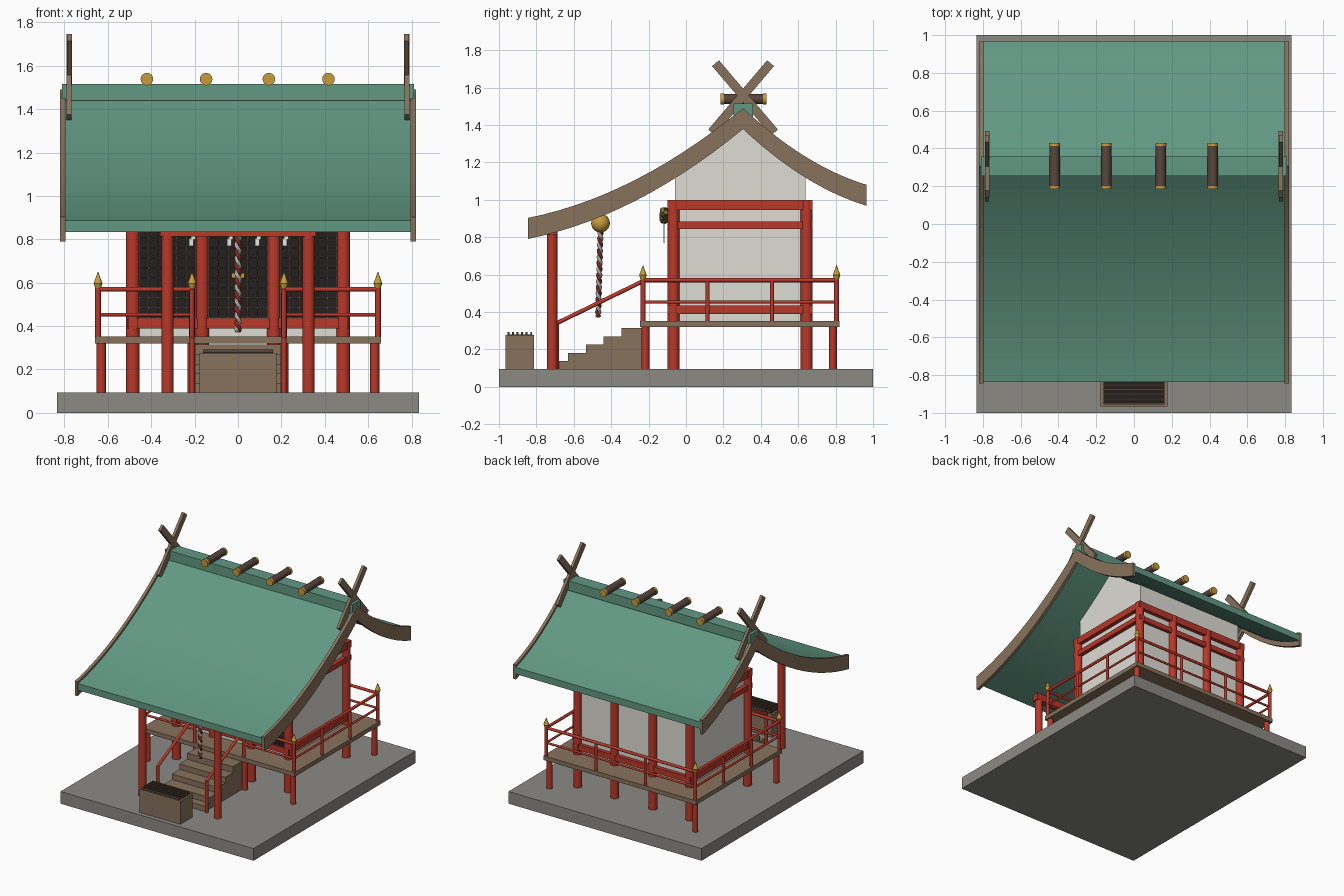
import bpy, bmesh
from math import pi, sin, cos, radians
from mathutils import Vector, Matrix

if "Cube" in bpy.data.objects:
    bpy.data.objects.remove(bpy.data.objects["Cube"])


def material(name, *rgb):
    linear = [((c / 255 + 0.055) / 1.055) ** 2.4 for c in rgb] + [1]
    m = bpy.data.materials.new(name)
    m.use_nodes = True
    m.diffuse_color = linear
    m.node_tree.nodes["Principled BSDF"].inputs["Base Color"].default_value = linear
    return m


red = material("vermilion paint", 186, 56, 42)
plaster = material("white plaster", 222, 220, 212)
green = material("copper green", 98, 152, 132)
wood = material("weathered wood", 136, 114, 92)
stone = material("grey stone", 140, 138, 132)
gold = material("gold", 200, 156, 58)
black = material("dark lacquer", 36, 32, 30)
brown = material("dark brown wood", 88, 70, 60)
straw = material("straw", 128, 116, 62)
paper = material("white paper", 235, 235, 230)


def smooth(ob):
    bpy.ops.object.select_all(action='DESELECT')
    ob.select_set(True)
    bpy.context.view_layer.objects.active = ob
    bpy.ops.object.shade_smooth_by_angle(angle=radians(35))


class Part:
    """One object gathered from simple solids."""

    def __init__(self, name, mat):
        self.name, self.mat, self.bm = name, mat, bmesh.new()

    def box(self, x0, x1, y0, y1, z0, z1):
        return self.prism([(y0, z0), (y1, z0), (y1, z1), (y0, z1)], x0, x1)

    def prism(self, outline, x0, x1):
        a, b = [[self.bm.verts.new((x, y, z)) for y, z in outline] for x in (x0, x1)]
        self.bm.faces.new(a)
        self.bm.faces.new(b)
        for i in range(len(a)):
            self.bm.faces.new((a[i - 1], a[i], b[i], b[i - 1]))
        return self

    def rod(self, p, q, r, r2=None, sides=16):
        p, q = Vector(p), Vector(q)
        turn = (q - p).to_track_quat('Z', 'Y').to_matrix().to_4x4()
        bmesh.ops.create_cone(self.bm, cap_ends=True, segments=sides, radius1=r,
                              radius2=r if r2 is None else r2, depth=(q - p).length,
                              matrix=Matrix.Translation((p + q) / 2) @ turn)
        return self

    def post(self, x, y, z0, z1, r, r2=None):
        return self.rod((x, y, z0), (x, y, z1), r, r2)

    def finish(self):
        bmesh.ops.recalc_face_normals(self.bm, faces=self.bm.faces)
        me = bpy.data.meshes.new(self.name)
        self.bm.to_mesh(me)
        me.materials.append(self.mat)
        ob = bpy.data.objects.new(self.name, me)
        bpy.context.collection.objects.link(ob)
        smooth(ob)


def rope(name, mat, points, r):
    cu = bpy.data.curves.new(name, 'CURVE')
    cu.dimensions, cu.bevel_depth, cu.bevel_resolution = '3D', r, 2
    cu.use_fill_caps = True
    sp = cu.splines.new('POLY')
    sp.points.add(len(points) - 1)
    for pt, co in zip(sp.points, points):
        pt.co = (*co, 1)
    cu.materials.append(mat)
    ob = bpy.data.objects.new(name, cu)
    bpy.context.collection.objects.link(ob)
    bpy.ops.object.select_all(action='DESELECT')
    ob.select_set(True)
    bpy.context.view_layer.objects.active = ob
    bpy.ops.object.convert(target='MESH')
    smooth(bpy.context.object)


RIDGE, FRONT, BACK = 0.305, -0.845, 0.965
SIDES = (-1, 1)


def roof_z(y):
    """Height of the sweeping roof line."""
    if y < RIDGE:
        t = (y - FRONT) / (RIDGE - FRONT)
        return 0.903 + 0.587 * (t - 0.61 * t * (1 - t))
    t = (BACK - y) / (BACK - RIDGE)
    return 1.08 + 0.41 * (t - 0.51 * t * (1 - t))


def roof_line(y0, y1, drop, n=14):
    ys = [y0 + (RIDGE - y0) * i / n for i in range(n)]
    ys += [RIDGE + (y1 - RIDGE) * i / n for i in range(n + 1)]
    return [(y, roof_z(y) - drop) for y in ys]


# Plinth
Part("stone_base", stone).box(-0.835, 0.835, -1, 1, 0, 0.095).finish()

# Roof slab, gable boards, ridge
top, under = roof_line(FRONT + 0.008, BACK, 0.018), roof_line(FRONT + 0.008, BACK, 0.07)
Part("roof", green).prism(top + under[::-1], -0.8, 0.8).finish()
boards = Part("gable_boards", wood)
for s in SIDES:
    boards.prism(roof_line(FRONT, BACK, 0) + roof_line(FRONT, BACK, 0.112)[::-1],
                 s * 0.796, s * 0.82)
boards.finish()
ridge = Part("ridge_cap", green)
ridge.box(-0.81, 0.81, 0.255, 0.357, 1.44, 1.515).finish()

# Crossed ridge finials
cross = Part("crossed_finials", wood)
for s in SIDES:
    for lean in SIDES:
        a = Vector((RIDGE + lean * 0.147, 1.73))
        b = Vector((RIDGE - lean * 0.168, 1.36))
        n = (b - a).orthogonal().normalized() * 0.024
        cross.prism([a + n, b + n, b - n, a - n],
                    s * (0.767 + lean * 0.001), s * (0.789 + lean * 0.001))
cross.finish()

# Ridge logs with gilded ends
logs, caps = Part("ridge_logs", brown), Part("ridge_log_caps", gold)
for x in (-0.42, -0.147, 0.142, 0.417):
    logs.rod((x, 0.2, 1.538), (x, 0.415, 1.538), 0.027)
    for y in (0.185, 0.413):
        caps.rod((x, y, 1.538), (x, y + 0.017, 1.538), 0.029)
logs.finish()
caps.finish()

# Hall walls
wall_top = roof_line(-0.06, 0.64, 0.05)
Part("hall_walls", plaster).prism([(-0.06, 0.34)] + wall_top + [(0.64, 0.34)],
                                  -0.475, 0.475).finish()

# Hall posts and beams
posts, beams = Part("hall_posts", red), Part("hall_beams", red)
for y in (-0.067, 0.645):
    for x in (-0.485, -0.165, 0.165, 0.485):
        posts.post(x, y, 0.095, 0.995, 0.032)
    for z0, z1 in ((0.39, 0.435), (0.945, 1.0)):
        beams.box(-0.51, 0.51, y - 0.024, y + 0.024, z0, z1)
beams.box(-0.5, 0.5, 0.62, 0.665, 0.845, 0.885)
for s in SIDES:
    for z0, z1 in ((0.39, 0.435), (0.845, 0.885), (0.945, 0.998)):
        beams.box(s * 0.463, s * 0.507, -0.098, 0.676, z0, z1)
posts.finish()
beams.finish()

# Lattice doors with lock
panels, bars = Part("door_panels", black), Part("door_lattice", brown)
for x0, x1 in ((-0.455, -0.195), (-0.135, 0.135), (0.195, 0.455)):
    panels.box(x0, x1, -0.078, -0.055, 0.435, 0.945)
    for i in range(7):
        x = x0 + (x1 - x0) * i / 6
        bars.box(x - 0.003, x + 0.003, -0.086, -0.076, 0.435, 0.945)
    for i in range(12):
        z = 0.438 + 0.046 * i
        bars.box(x0, x1, -0.085, -0.076, z - 0.003, z + 0.003)
panels.finish()
bars.finish()
Part("door_lock", gold).box(-0.03, 0.03, -0.1, -0.08, 0.622, 0.645).finish()

# Veranda deck and its posts
Part("veranda_deck", wood).box(-0.66, 0.66, -0.245, 0.82, 0.32, 0.353).finish()
legs = Part("veranda_posts", red)
for s in SIDES:
    for x, y in ((0.63, -0.217), (0.63, 0.785), (0.212, -0.217)):
        legs.post(s * x, y, 0.095, 0.325, 0.021)
legs.finish()

# Railings with gilded finials
rails, finials = Part("railings", red), Part("railing_finials", gold)
for s in SIDES:
    for x, y in ((0.645, -0.23), (0.645, 0.805), (0.212, -0.23)):
        rails.post(s * x, y, 0.35, 0.58, 0.013)
        finials.post(s * x, y, 0.575, 0.597, 0.013, 0.02)
        finials.post(s * x, y, 0.597, 0.65, 0.02, 0.001)
    for x, y in ((0.645, 0.115), (0.645, 0.46), (0.215, 0.805)):
        rails.post(s * x, y, 0.35, 0.57, 0.011)
    for z, r in ((0.57, 0.011), (0.453, 0.008)):
        rails.rod((s * 0.645, -0.23, z), (s * 0.645, 0.805, z), r)
        rails.rod((s * 0.212, -0.23, z), (s * 0.645, -0.23, z), r)
        rails.rod((0, 0.805, z), (s * 0.645, 0.805, z), r)
    rails.post(s * 0.212, -0.69, 0.095, 0.345, 0.012)
    rails.rod((s * 0.212, -0.695, 0.338), (s * 0.212, -0.23, 0.565), 0.011)
rails.finish()
finials.finish()

# Stairs
steps = [(-0.69, 0.137), (-0.63, 0.182), (-0.535, 0.225), (-0.44, 0.268), (-0.345, 0.315)]
outline, z = [(-0.235, 0.095), (-0.69, 0.095)], 0.095
for y, rise in steps:
    outline += [(y, z), (y, rise)]
    z = rise
outline = outline[:2] + outline[3:] + [(-0.235, z)]
Part("stairs", wood).prism(outline, -0.198, 0.198).finish()

# Porch frame
porch = Part("porch_frame", red)
for s in SIDES:
    porch.post(s * 0.325, -0.715, 0.095, 0.865, 0.028)
porch.box(-0.36, 0.36, -0.74, -0.69, 0.812, 0.865).finish()

# Offering box
Part("offering_box", wood).box(-0.177, 0.177, -0.965, -0.812, 0.095, 0.277).finish()
Part("offering_box_opening", black).box(-0.162, 0.162, -0.955, -0.822, 0.27, 0.28).finish()
slats = Part("offering_box_slats", brown)
for i in range(6):
    y = -0.95 + 0.0245 * i
    slats.box(-0.162, 0.162, y - 0.005, y + 0.005, 0.277, 0.293)
slats.finish()

# Bell and its twisted cord
bell = Part("bell", gold)
bmesh.ops.create_uvsphere(bell.bm, u_segments=24, v_segments=14, radius=0.05,
                          matrix=Matrix.Translation((0, -0.457, 0.875)))
bell.post(0, -0.457, 0.92, 0.98, 0.01).finish()
for name, mat, phase in (("red_cord", red, 0), ("white_cord", paper, pi)):
    rope(name, mat, [(0.008 * cos(0.5 * i + phase), -0.457 - 0.013 * i / 90
                      + 0.008 * sin(0.5 * i + phase), 0.84 - 0.465 * i / 90)
                     for i in range(91)], 0.009)

# Sagging straw rope with folded paper streamers
for k in range(2):
    rope("straw_rope", straw, [(x / 100, -0.117 + 0.011 * cos(x * 0.4 + k * pi),
                                0.895 + 0.045 * (x / 30) ** 2 + 0.011 * sin(x * 0.4 + k * pi))
                               for x in range(-30, 31)], 0.014)
streamers = Part("paper_streamers", paper)
for x in (-0.215, -0.04, 0.088, 0.215):
    for i in range(4):
        dx = 0.008 * (i % 2) + x
        streamers.box(dx - 0.01, dx + 0.01, -0.119, -0.115, 0.77 + 0.03 * i, 0.803 + 0.03 * i)
streamers.finish()
